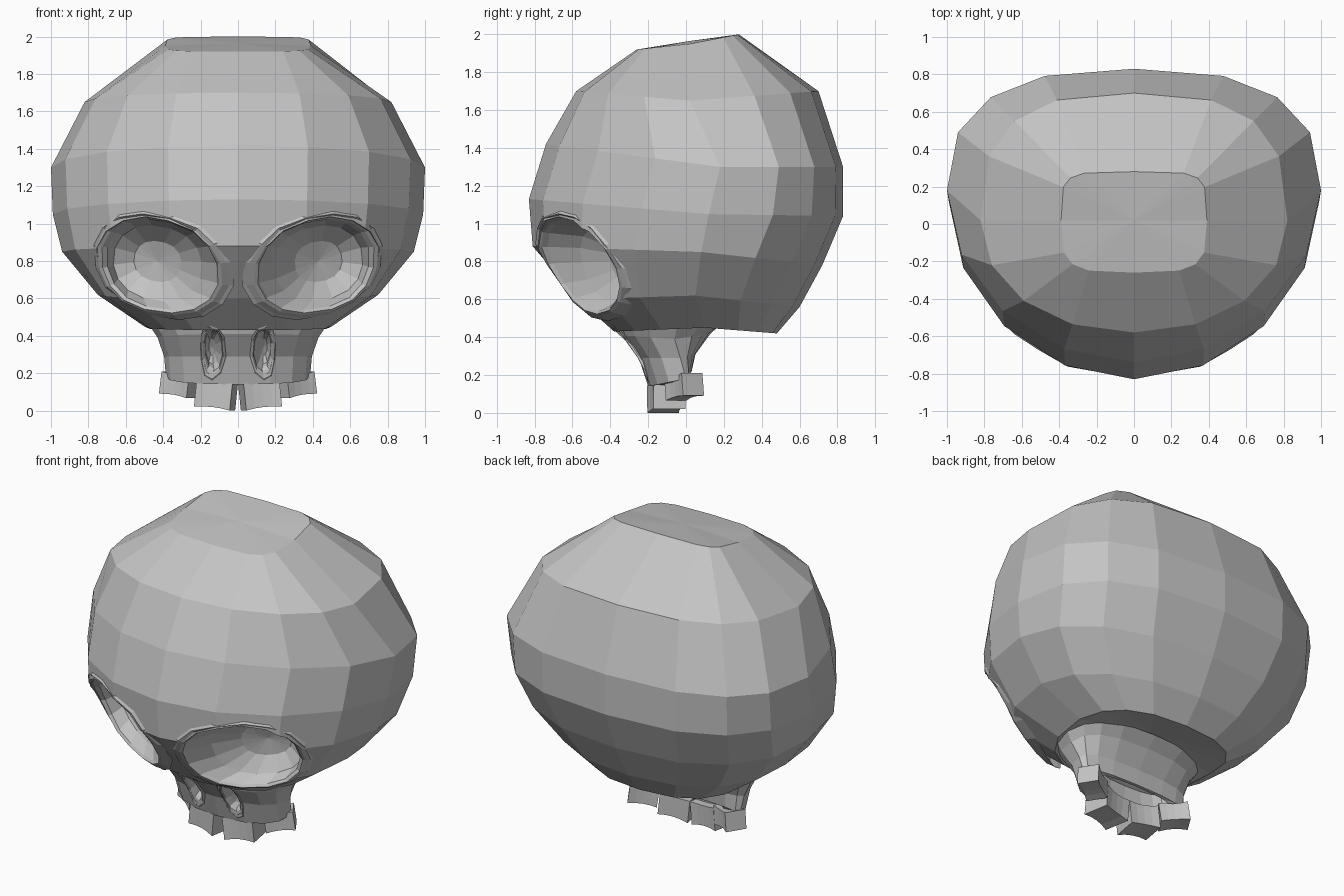
import bpy, bmesh
from math import sin, cos, pi, radians
from mathutils import Vector, Matrix
from mathutils.bvhtree import BVHTree

cube = bpy.data.objects.get("Cube")
if cube:
    bpy.data.objects.remove(cube)

bone = bpy.data.materials.new("bone grey")
bone.use_nodes = True
bone.diffuse_color = (0.55, 0.55, 0.55, 1)
bone.node_tree.nodes["Principled BSDF"].inputs["Base Color"].default_value = (0.55, 0.55, 0.55, 1)


def make(name, bm):
    bmesh.ops.recalc_face_normals(bm, faces=bm.faces)
    mesh = bpy.data.meshes.new(name)
    bm.to_mesh(mesh)
    bm.free()
    mesh.materials.append(bone)
    obj = bpy.data.objects.new(name, mesh)
    bpy.context.collection.objects.link(obj)
    return obj


def loft(rings, start=None, end=None):
    """Skin closed rings; a start or end point closes that side with a fan."""
    bm = bmesh.new()
    rows = [[bm.verts.new(p) for p in ring] for ring in rings]
    n = len(rows[0])
    for a, b in zip(rows, rows[1:]):
        for i in range(n):
            j = (i + 1) % n
            bm.faces.new((a[i], a[j], b[j], b[i]))
    for row, tip in ((rows[0], start), (rows[-1], end)):
        if tip is not None:
            v = bm.verts.new(tip)
            for i in range(n):
                bm.faces.new((row[i], row[(i + 1) % n], v))
    return bm


def spow(v, e):
    return (1 if v >= 0 else -1) * abs(v) ** e


def skull_ring(fy, fz, sx, sy, sz, by, bz, front_pow, back_pow, n=16):
    """Tilted ring through a front, side and back point."""
    pts = []
    for i in range(n):
        a = 2 * pi * i / n
        c, s = cos(a), sin(a)
        e = 2 / (front_pow if c > 0 else back_pow)
        y, z = (fy, fz) if c > 0 else (by, bz)
        t = abs(c) ** e
        pts.append(Vector((sx * spow(s, e), sy + (y - sy) * t, sz + (z - sz) * t)))
    return pts


# Cranium, from crown to base
cranium_rings = [skull_ring(*r) for r in (
    (-0.26, 1.92, 0.39, 0.02, 1.95, 0.28, 2.0, 4, 5),
    (-0.58, 1.70, 0.82, 0.02, 1.65, 0.70, 1.70, 2.1, 2.8),
    (-0.74, 1.42, 1.00, 0.18, 1.30, 0.83, 1.30, 1.95, 2.6),
    (-0.83, 1.13, 0.99, 0.12, 1.05, 0.83, 1.04, 1.95, 2.6),
    (-0.81, 0.88, 0.94, 0.08, 0.85, 0.72, 0.78, 2.05, 2.4),
    (-0.57, 0.60, 0.75, 0.05, 0.62, 0.60, 0.56, 2.6, 2.3),
    (-0.38, 0.43, 0.50, 0.10, 0.45, 0.48, 0.42, 2.6, 2.5))]
cranium = make("cranium", loft(cranium_rings, (0, 0.02, 1.965), (0, 0.15, 0.5)))

# Upper jaw with a hollow palate
jaw_rings = [skull_ring(*r, 2.4, 2.6) for r in (
    (-0.36, 0.47, 0.47, -0.05, 0.45, 0.20, 0.48),
    (-0.34, 0.41, 0.43, -0.06, 0.39, 0.13, 0.42),
    (-0.25, 0.29, 0.395, -0.03, 0.29, 0.05, 0.31),
    (-0.20, 0.14, 0.385, 0.00, 0.18, 0.03, 0.22),
    (-0.09, 0.14, 0.28, 0.00, 0.18, 0.01, 0.22),
    (-0.08, 0.26, 0.25, 0.00, 0.27, 0.00, 0.28))]
jaw = make("upper_jaw", loft(jaw_rings, (0, -0.1, 0.5), (0, -0.04, 0.28)))


def surface(obj):
    bm = bmesh.new()
    bm.from_mesh(obj.data)
    tree = BVHTree.FromBMesh(bm)
    bm.free()
    return tree


def cut(target, cutter):
    mod = target.modifiers.new("opening", "BOOLEAN")
    mod.operation = "DIFFERENCE"
    mod.solver = "EXACT"
    mod.object = cutter
    bpy.context.view_layer.objects.active = target
    bpy.ops.object.modifier_apply(modifier=mod.name)


def socket(name, side, trees, targets, centre, u, v, bowl, lip, sides, band):
    """Cut an oval opening and line it with a stepped rim and a bowl."""
    flip = Vector((side, 1, 1))
    c, u, v, bowl = Vector(centre), Vector(u), Vector(v), Vector(bowl)
    n = u.cross(v).normalized()
    if n.y > 0:
        n = -n

    def loop(scale, push, follow, depth=0):
        pts = []
        for i in range(sides):
            a = 2 * pi * (i + 0.5) / sides
            p = c + scale * (u * spow(cos(a), 0.9) + v * spow(sin(a), 0.9))
            hits = []
            for tree in trees:
                hit = tree.ray_cast(p + n, -n)[0]
                if hit:
                    hits.append((hit - p).dot(n))
            rise = max(hits) if hits else 0
            rise = max(-5 * lip, min(5 * lip, rise))
            p = p + n * (rise * follow + push) + bowl * depth
            p.x = max(p.x, 0.015)
            pts.append(p * flip)
        return pts

    rings = [loop(1 + band, -0.2 * lip, 1), loop(1 + 0.7 * band, 0.35 * lip, 1),
             loop(1 + 0.3 * band, 0.15 * lip, 0.75), loop(1, -0.3 * lip, 0.6),
             loop(0.95, -1.4 * lip, 0.5), loop(0.78, 0, 0.1, 0.6),
             loop(0.42, 0, 0, 0.92)]
    lining = make(name, loft(rings, None, (c + bowl) * flip))
    wide = 1 + 0.4 * band
    shape = [[(c + wide * s * (u * cos(a) + v * sin(a)) + n * h + bowl * d) * flip
              for a in (2 * pi * (i + 0.5) / sides for i in range(sides))]
             for s, h, d in ((1, 0.4, 0), (1, -2 * lip, 0), (0.9, 0, 0.8), (0.5, 0, 1.2))]
    cutter = make("cutter", loft(shape, (c + n * 0.4) * flip, (c + bowl * 1.25) * flip))
    cutter.hide_render = True
    for t in targets:
        cut(t, cutter)
    bpy.data.objects.remove(cutter)
    # The lining faces out of the opening
    bm = bmesh.new()
    bm.from_mesh(lining.data)
    bm.faces.ensure_lookup_table()
    if bm.faces[-1].normal.dot(n * flip) < 0:
        bmesh.ops.reverse_faces(bm, faces=bm.faces)
    bm.to_mesh(lining.data)
    bm.free()


# Eye sockets and nostrils
trees = [surface(cranium), surface(jaw)]
for word, side in (("left", 1), ("right", -1)):
    socket(word + "_eye_socket", side, trees[:1], [cranium], (0.43, -0.57, 0.77),
           (0.30, 0.17, 0.05), (-0.03, -0.08, 0.255), (0, 0.27, 0.03), 0.025, 16, 0.19)
    socket(word + "_nostril", side, trees, [cranium, jaw], (0.137, -0.275, 0.32),
           (0.045, 0.02, 0), (0.005, -0.07, 0.11), (0, 0.09, 0.02), 0.012, 10, 0.4)


# Teeth, each pinched at the waist
def tooth(name, centre, size, turn, tilt):
    bm = bmesh.new()
    bmesh.ops.create_cube(bm, size=1)
    long_edges = [e for e in bm.edges if abs(e.verts[0].co.x - e.verts[1].co.x) > 0.5]
    bmesh.ops.subdivide_edges(bm, edges=long_edges, cuts=3, use_grid_fill=True)
    for v in bm.verts:
        waist = 0.88 + 0.12 * (2 * v.co.x) ** 2
        v.co.y *= waist
        v.co.z *= waist
        v.co.x *= 0.96 + 0.16 * v.co.z * v.co.z
    m = (Matrix.Translation(centre) @ Matrix.Rotation(turn, 4, "Z")
         @ Matrix.Rotation(tilt, 4, "Y") @ Matrix.Diagonal((*size, 1)))
    bm.transform(m)
    make(name, bm)


for word, side in (("left", 1), ("right", -1)):
    tooth(word + "_front_tooth", (side * 0.118, -0.105, 0.083), (0.195, 0.17, 0.145),
          side * radians(10), -side * radians(6))
    tooth(word + "_side_tooth", (side * 0.308, -0.01, 0.138), (0.175, 0.13, 0.12),
          side * radians(32), -side * radians(8))
